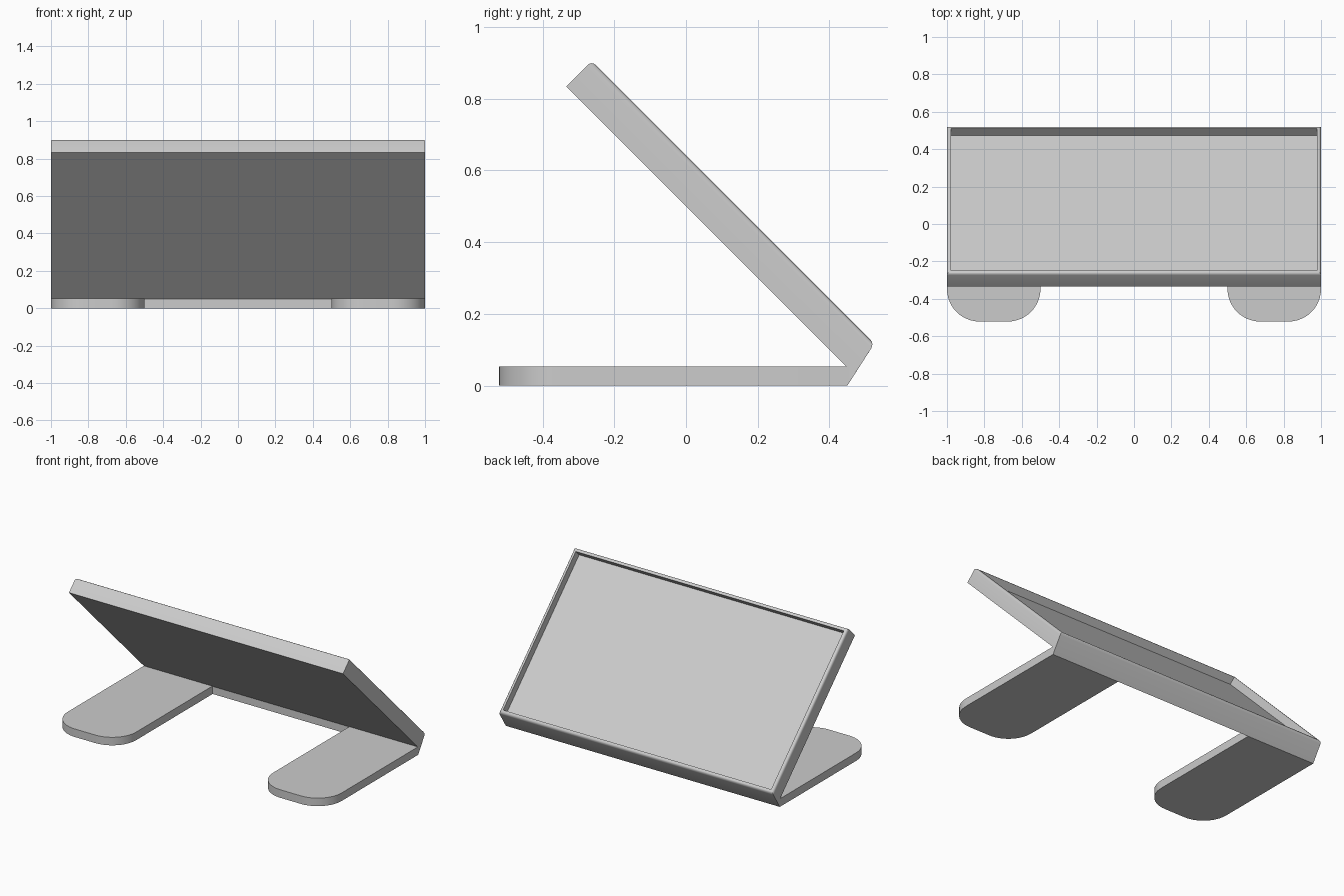
import bpy
import bmesh
from mathutils import Vector

cube = bpy.data.objects.get("Cube")
if cube:
    bpy.data.objects.remove(cube, do_unlink=True)

GREY = (0.6, 0.6, 0.6, 1)
grey = bpy.data.materials.new("light grey")
grey.use_nodes = True
grey.diffuse_color = GREY
grey.node_tree.nodes["Principled BSDF"].inputs["Base Color"].default_value = GREY


def extrude_profile(points, offset):
    """Solid made by pushing a flat outline along an offset."""
    bm = bmesh.new()
    face = bm.faces.new([bm.verts.new(p) for p in points])
    top = bmesh.ops.extrude_face_region(bm, geom=[face])["geom"]
    bmesh.ops.translate(bm, vec=offset,
                        verts=[g for g in top if isinstance(g, bmesh.types.BMVert)])
    bmesh.ops.recalc_face_normals(bm, faces=bm.faces)
    return bm


def finish(bm, name):
    bmesh.ops.recalc_face_normals(bm, faces=bm.faces)
    mesh = bpy.data.meshes.new(name)
    bm.to_mesh(mesh)
    bm.free()
    obj = bpy.data.objects.new(name, mesh)
    bpy.context.collection.objects.link(obj)
    mesh.materials.append(grey)
    bpy.ops.object.select_all(action="DESELECT")
    obj.select_set(True)
    bpy.context.view_layer.objects.active = obj
    bpy.ops.object.shade_smooth_by_angle(angle=0.55)
    return obj


# Sloping tray: side profile pushed across the full width
side = [(-0.334, 0.834), (-0.263, 0.905), (0.525, 0.117), (0.45, 0), (0.45, 0.05)]
bm = extrude_profile([(-1, y, z) for y, z in side], (2, 0, 0))
slope = Vector((0, 1, 1)).normalized()


def slope_face():
    return max((f for f in bm.faces if f.normal.dot(slope) > 0.99),
               key=lambda f: f.calc_area())


# Rounded outer rim
bmesh.ops.bevel(bm, geom=list(slope_face().edges), offset=0.015, segments=4,
                profile=0.5, affect="EDGES")
bm.normal_update()

# Sunken panel inside the thin rim
panel = slope_face()
bmesh.ops.inset_region(bm, faces=[panel], thickness=0.01)
floor = bmesh.ops.extrude_discrete_faces(bm, faces=[panel])["faces"][0]
bmesh.ops.translate(bm, vec=slope * -0.05, verts=floor.verts)
finish(bm, "sloping_tray")

# Flat feet with rounded front corners
for name, x in (("right_foot", -1), ("left_foot", 0.5)):
    outline = [(x, -0.5215, 0), (x + 0.5, -0.5215, 0),
               (x + 0.5, 0.45, 0), (x, 0.45, 0)]
    bm = extrude_profile(outline, (0, 0, 0.053))
    corners = [e for e in bm.edges
               if abs(e.verts[0].co.z - e.verts[1].co.z) > 0.01
               and e.verts[0].co.y < 0]
    bmesh.ops.bevel(bm, geom=corners, offset=0.175, segments=12,
                    profile=0.5, affect="EDGES")
    finish(bm, name)
